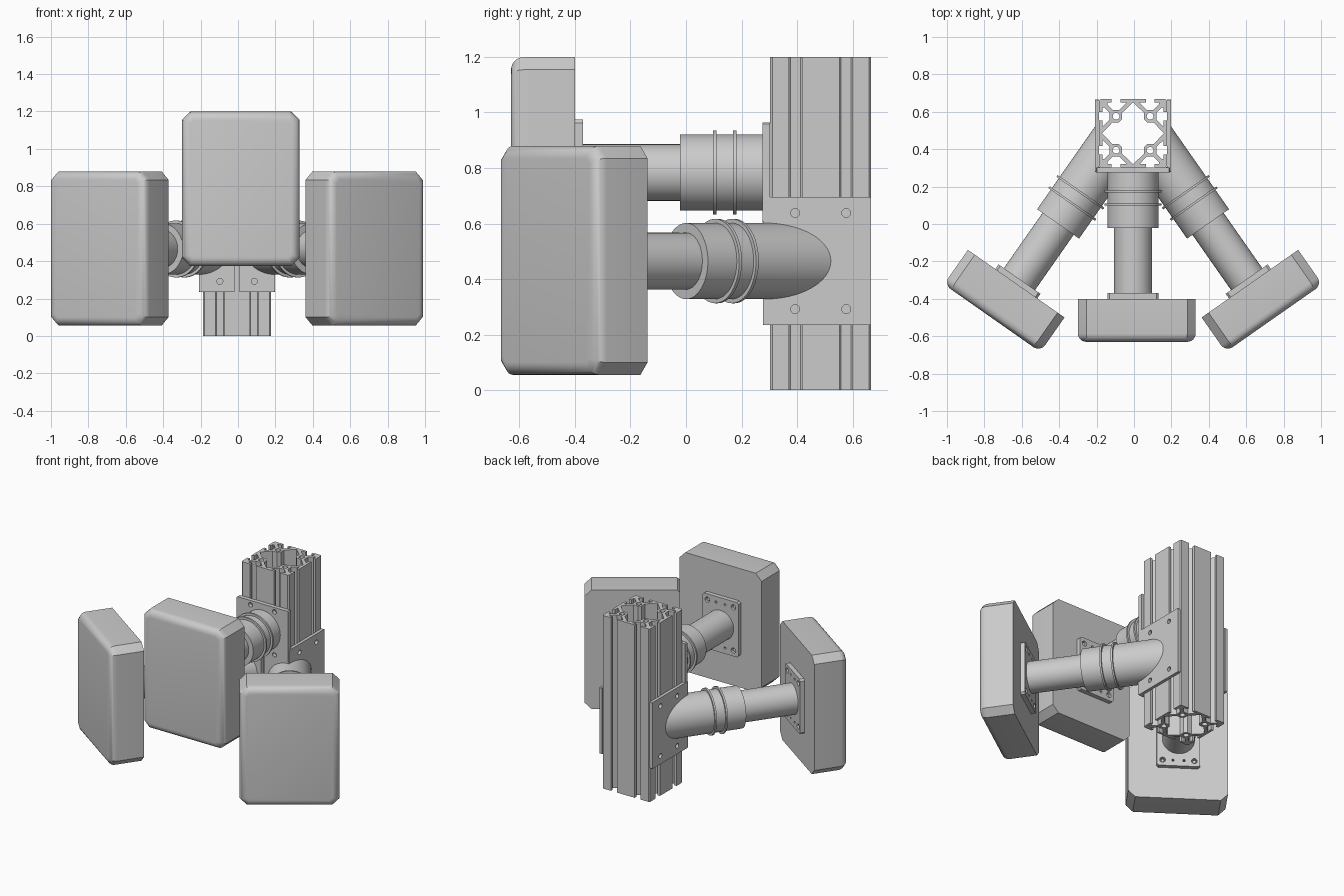
import bpy, bmesh, math
from mathutils import Matrix, Vector

if "Cube" in bpy.data.objects:
    bpy.data.objects.remove(bpy.data.objects["Cube"])

CX, PY = -0.005, 0.485          # post centre


def add(name, bm, mat):
    bmesh.ops.remove_doubles(bm, verts=bm.verts, dist=1e-5)
    bm.transform(mat)
    bmesh.ops.recalc_face_normals(bm, faces=bm.faces)
    me = bpy.data.meshes.new(name)
    bm.to_mesh(me)
    bm.free()
    ob = bpy.data.objects.new(name, me)
    bpy.context.collection.objects.link(ob)
    return ob


def frame(origin, d):
    """Local axes: u sideways, v up, t along d."""
    d = Vector(d).normalized()
    up = Vector((0, 0, 1))
    u = up.cross(d)
    m = Matrix((u, up, d)).transposed().to_4x4()
    m.translation = origin
    return m


def circle(x, y, r, n=20):
    return [(x + r * math.cos(2 * math.pi * i / n), y + r * math.sin(2 * math.pi * i / n)) for i in range(n)]


def rect(x0, y0, x1, y1, c=0.006):
    return [(x0 + c, y0), (x1 - c, y0), (x1, y0 + c), (x1, y1 - c),
            (x1 - c, y1), (x0 + c, y1), (x0, y1 - c), (x0, y0 + c)]


def prism(name, loops, t0, t1, mat):
    """Filled outline with holes, extruded from t0 to t1."""
    cu = bpy.data.curves.new(name, 'CURVE')
    cu.dimensions, cu.fill_mode, cu.extrude = '2D', 'BOTH', (t1 - t0) / 2
    for pts in loops:
        sp = cu.splines.new('POLY')
        sp.points.add(len(pts) - 1)
        for p, (x, y) in zip(sp.points, pts):
            p.co = (x, y, 0, 1)
        sp.use_cyclic_u = True
    tmp = bpy.data.objects.new(name + "_outline", cu)
    bm = bmesh.new()
    me = tmp.to_mesh()
    bm.from_mesh(me)
    tmp.to_mesh_clear()
    bpy.data.objects.remove(tmp)
    return add(name, bm, mat @ Matrix.Translation((0, 0, (t0 + t1) / 2)))


def cyl(name, r, t0, t1, mat, seg=64, at=(0, 0), clip=None):
    bm = bmesh.new()
    bmesh.ops.create_cone(bm, cap_ends=True, segments=seg, radius1=r, radius2=r, depth=t1 - t0,
                          matrix=Matrix.Translation((at[0], at[1], (t0 + t1) / 2)))
    if clip:
        for v in bm.verts:
            if v.co.z < (t0 + t1) / 2:
                v.co.z = clip(v.co)
    return add(name, bm, mat)


def head(name, mat, t0, depth, du):
    """Block with chamfered corners and a rounded front rim."""
    bm = bmesh.new()
    vs = [bm.verts.new((x + du, y, t0)) for x, y in rect(-0.315, -0.41, 0.315, 0.415, 0.045)]
    back = bm.faces.new(vs)
    ext = bmesh.ops.extrude_face_region(bm, geom=[back], use_keep_orig=True)['geom']
    for v in (g for g in ext if isinstance(g, bmesh.types.BMVert)):
        v.co.z += depth
    rim = [e for e in bm.edges if all(v.co.z > t0 + depth / 2 for v in e.verts)]
    bmesh.ops.bevel(bm, geom=rim, offset=0.045, segments=6, profile=0.5, affect='EDGES')
    add(name, bm, mat)


def arm(side, mat, sleeve_end, rings, plate_t, depth, du=0, clip=None):
    cyl(side + "_sleeve", 0.137, 0, sleeve_end, mat, clip=clip)
    for i, t in enumerate(rings):
        cyl(f"{side}_clamp_ring_{i}", 0.152, t - 0.006, t + 0.006, mat, clip=(
            lambda co, t=t: max(t - 0.006, clip(co))) if clip else None)
    cyl(side + "_pipe", 0.102, sleeve_end - 0.02, plate_t + 0.005, mat)
    corners = [(x, y) for x in (-0.1, 0.1) for y in (-0.15, 0.15)]
    holes = [circle(x, y, 0.018) for x, y in corners]
    holes += [circle(x, y, 0.008, 12) for x in (-0.035, 0.035) for y in (-0.15, 0.15)]
    prism(side + "_head_plate", [rect(-0.137, -0.19, 0.137, 0.19, 0.012)] + holes,
          plate_t, plate_t + 0.03, mat)
    for i, c in enumerate(corners):
        cyl(f"{side}_plate_bolt_{i}", 0.012, plate_t + 0.01, plate_t + 0.03, mat, 6, c)
    head(side + "_head", mat, plate_t + 0.03, depth, du)


# slotted post
H = 0.182
a = [(0.068, H), (0.068, H - .018), (0.035, H - .018), (0.073, 0.125), (0.109, 0.125),
     (0.138, 0.154), (0.138, H - .018), (0.114, H - .018), (0.114, H), (H - .008, H)]
b = [(0, 0.165), (0.058, 0.110), (0.058, 0.075), (0.075, 0.058), (0.110, 0.058)]
a += [(y, x) for x, y in reversed(a)]
loops = [[], []]
for k in range(4):
    for loop, pts in zip(loops, (a, b)):
        for x, y in pts:
            for _ in range(k):
                x, y = y, -x
            loop.append((x, y))
loops += [circle(x, y, 0.018) for x in (-0.091, 0.091) for y in (-0.091, 0.091)]
prism("post", loops, 0, 1.2, Matrix.Translation((CX, PY, 0)))

# front arm with flat mount
fm = frame((CX, 0.275, 0.784), (0, -1, 0))
prism("front_mount_plate", [rect(-0.198, -0.18, 0.198, 0.18)] +
      [circle(x, y, 0.016) for x in (-0.092, 0.092) for y in (-0.15, 0.15)], -0.028, 0, fm)
arm("front", fm, 0.296, (0.10, 0.171), 0.645, 0.23, du=0.02)

# side arms with corner brackets
for s, side in ((-1, "left"), (1, "right")):
    ang = math.radians(35)
    org = Vector((CX + s * 0.203, 0.283, 0.465))
    m = frame(org, (s * math.sin(ang), -math.cos(ang), 0))

    # sleeve start follows the bracket corner
    def clip(co, s=s, ang=ang, m=m, org=org):
        p = m @ Vector((co.x, co.y, 0)) - org
        return min((0 - s * p.x) / math.sin(ang), (p.y + 0.006) / math.cos(ang)) - 0.002

    arm(side, m, 0.345, (0.138, 0.212), 0.705, 0.225, clip=clip)
    sm = frame((CX + s * 0.203, PY, 0.465), (s, 0, 0))
    holes = [circle(x, y, 0.016) for x in (-0.092, 0.092) for y in (-0.173, 0.173)]
    u0, u1 = sorted((-s * 0.208, s * 0.181))
    prism(side + "_bracket_side", [rect(*((-0.208, -0.23, 0.181, 0.23) if s > 0 else
          (-0.181, -0.23, 0.208, 0.23)), 0.003)] + holes, -0.021, 0, sm)
    bmx = frame((CX, 0.277, 0.465), (0, -1, 0))
    x0, x1 = sorted((s * 0.012, s * 0.2))
    prism(side + "_bracket_front", [rect(x0, -0.23, x1, 0.23, 0.003)] +
          [circle(s * 0.092, y, 0.016) for y in (-0.173, 0.173)], -0.026, 0, bmx)

for ob in bpy.context.collection.objects:
    ob.select_set(True)
    bpy.context.view_layer.objects.active = ob
bpy.ops.object.shade_smooth_by_angle(angle=math.radians(30))
